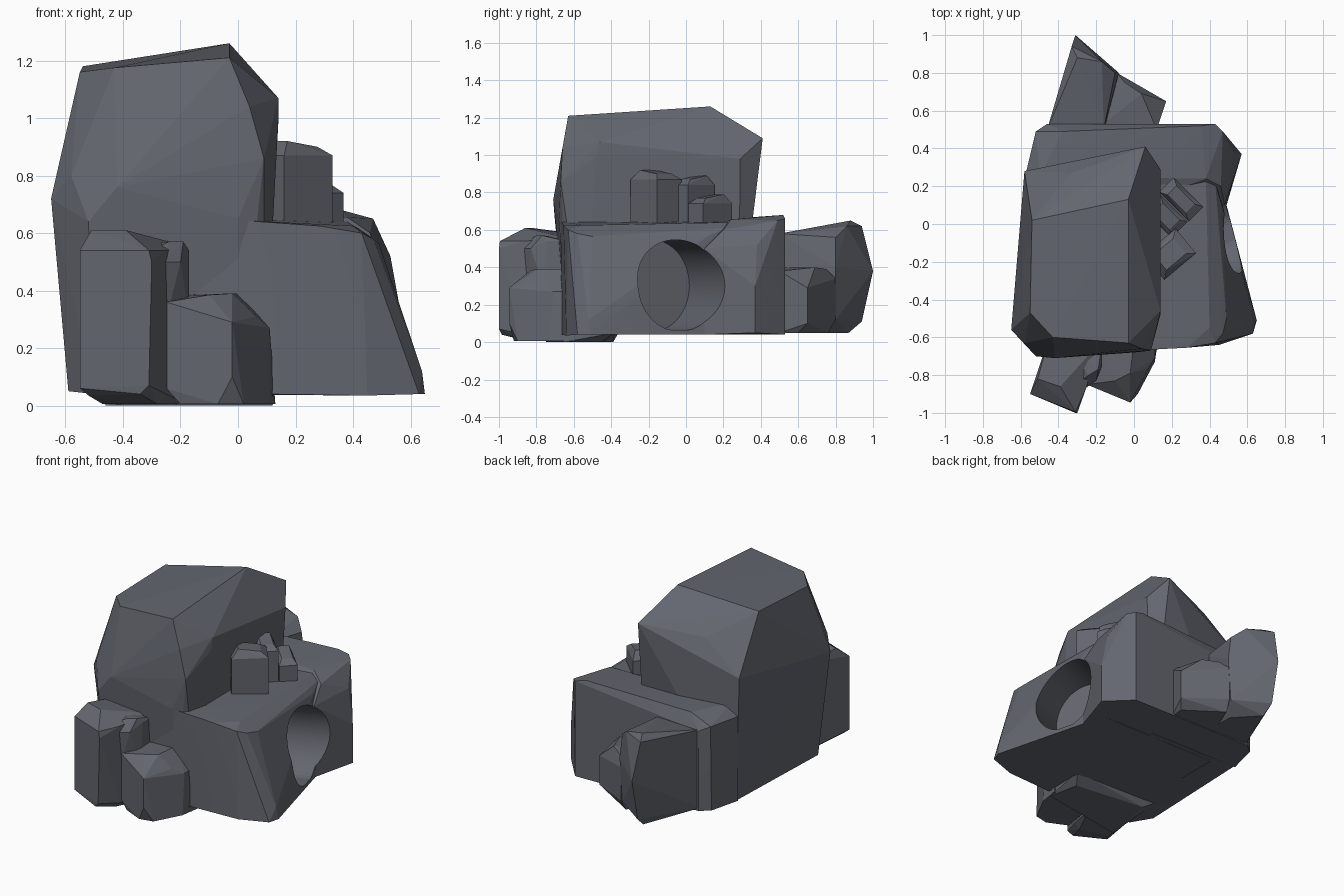
import bpy, bmesh, math
from mathutils import Matrix, Vector

stone = bpy.data.materials.new("slate grey stone")
stone.diffuse_color = (0.125, 0.133, 0.158, 1)


def rock(name, pts):
    """Faceted boulder: convex hull around a few corner points."""
    bm = bmesh.new()
    for p in pts:
        bm.verts.new(p)
    bmesh.ops.convex_hull(bm, input=bm.verts[:])
    loose = [v for v in bm.verts if not v.link_faces]
    bmesh.ops.delete(bm, geom=loose, context='VERTS')
    bmesh.ops.dissolve_limit(bm, angle_limit=math.radians(3),
                             verts=bm.verts[:], edges=bm.edges[:])
    bmesh.ops.recalc_face_normals(bm, faces=bm.faces[:])
    me = bpy.data.meshes.new(name)
    bm.to_mesh(me)
    bm.free()
    me.materials.append(stone)
    ob = bpy.data.objects.new(name, me)
    bpy.context.collection.objects.link(ob)
    return ob


def carve(ob, cutter):
    """Cut the cave and keep its round wall smooth."""
    mod = ob.modifiers.new("cave", 'BOOLEAN')
    mod.operation = 'DIFFERENCE'
    mod.solver = 'EXACT'
    mod.object = cutter
    bpy.context.view_layer.objects.active = ob
    bpy.ops.object.modifier_apply(modifier=mod.name)
    for p in ob.data.polygons:
        p.use_smooth = True
    ob.data.set_sharp_from_angle(angle=math.radians(8))


# Tall boulder at the left
rock("tall_boulder", [
    (-0.03, -0.63, 1.21), (-0.03, 0.13, 1.26), (-0.43, -0.60, 1.175),
    (-0.55, -0.47, 1.16), (-0.54, 0.02, 1.18), (0.06, 0.41, 1.09),
    (-0.33, 0.27, 1.05), (-0.58, 0.28, 0.85),
    (0.14, -0.46, 1.07), (0.14, 0.29, 0.98), (0.04, -0.66, 1.04),
    (0.14, -0.48, 0.99), (0.09, -0.67, 0.86), (0.09, 0.28, 0.62),
    (0.0, 0.34, 0.76), (-0.65, -0.56, 0.72), (-0.58, -0.63, 0.80),
    (-0.52, -0.70, 0.64), (-0.42, -0.71, 0.76), (0.0, -0.68, 0.65),
    (-0.59, -0.52, 0.05), (-0.50, -0.64, 0.04), (0.0, -0.63, 0.04),
    (0.09, -0.55, 0.04), (-0.56, 0.28, 0.05), (0.09, 0.28, 0.04)])

# Low ledge with the cave mouth
ledge = rock("front_ledge", [
    (-0.40, -0.66, 0.60), (0.0, -0.67, 0.645), (0.28, -0.655, 0.625),
    (0.43, -0.63, 0.60), (0.47, -0.58, 0.58), (0.40, -0.55, 0.625),
    (0.49, -0.50, 0.565), (0.46, 0.12, 0.57), (0.38, 0.24, 0.64),
    (0.43, 0.22, 0.61), (-0.40, 0.25, 0.65),
    (0.63, -0.58, 0.04), (0.65, -0.51, 0.04), (0.64, -0.52, 0.12),
    (0.45, -0.64, 0.035), (0.10, -0.665, 0.04), (-0.40, -0.66, 0.04),
    (0.49, 0.10, 0.04), (0.44, 0.25, 0.04), (-0.40, 0.25, 0.04)])
shelf = rock("back_ledge", [
    (-0.52, 0.49, 0.60), (-0.46, 0.53, 0.57), (-0.38, 0.49, 0.66),
    (-0.57, 0.28, 0.60), (-0.50, 0.25, 0.66), (0.36, 0.52, 0.68),
    (0.43, 0.53, 0.66), (0.47, 0.49, 0.65), (0.38, 0.24, 0.655),
    (0.46, 0.20, 0.60), (0.53, 0.38, 0.52), (0.57, 0.37, 0.30),
    (0.57, 0.37, 0.05), (0.43, 0.53, 0.04), (0.49, 0.10, 0.04),
    (0.48, 0.10, 0.50), (-0.46, 0.53, 0.05), (-0.52, 0.48, 0.05),
    (-0.57, 0.28, 0.05), (0.0, 0.1, 0.04), (0.0, 0.1, 0.60)])

# Cave cutter: horizontal cylinder with a flat back, aimed right and back
a = math.radians(25)
axis = Vector((math.cos(a), math.sin(a), 0))
me = bpy.data.meshes.new("cave_cutter")
bm = bmesh.new()
bmesh.ops.create_cone(
    bm, cap_ends=True, segments=56, radius1=0.245, radius2=0.245, depth=0.8,
    matrix=Matrix.Translation(Vector((0.53, -0.03, 0.302)) + axis * 0.04)
    @ Matrix.Rotation(a, 4, 'Z') @ Matrix.Rotation(math.pi / 2, 4, 'Y')
    @ Matrix.Diagonal((1, 0.9, 1, 1)))
for v in bm.verts:
    v.co.z = max(v.co.z, 0.065)  # level floor
bmesh.ops.remove_doubles(bm, verts=bm.verts[:], dist=1e-5)
bmesh.ops.recalc_face_normals(bm, faces=bm.faces[:])
bm.to_mesh(me)
bm.free()
cutter = bpy.data.objects.new("cave_cutter", me)
bpy.context.collection.objects.link(cutter)
carve(ledge, cutter)
carve(shelf, cutter)
cutter.hide_render = True
cutter.hide_viewport = True

# Front rocks
rock("front_left_rock", [
    (-0.55, -0.90, 0.54), (-0.55, -0.90, 0.06), (-0.31, -0.995, 0.54),
    (-0.30, -1.00, 0.50), (-0.31, -1.00, 0.07), (-0.34, -0.985, 0.04),
    (-0.51, -0.82, 0.61), (-0.39, -0.86, 0.61), (-0.31, -0.83, 0.575),
    (-0.25, -0.86, 0.54), (-0.25, -0.86, 0.04), (-0.52, -0.88, 0.035),
    (-0.47, -0.80, 0.005), (-0.28, -0.85, 0.005), (-0.45, -0.60, 0.58),
    (-0.20, -0.65, 0.56), (-0.45, -0.60, 0.005), (-0.18, -0.65, 0.005)])
rock("front_left_side_rock", [
    (-0.32, -0.86, 0.53), (-0.24, -0.80, 0.57), (-0.19, -0.77, 0.57),
    (-0.17, -0.74, 0.54), (-0.20, -0.83, 0.50), (-0.26, -0.87, 0.50),
    (-0.25, -0.85, 0.30), (-0.17, -0.76, 0.30), (-0.17, -0.64, 0.54),
    (-0.17, -0.64, 0.30), (-0.36, -0.64, 0.56), (-0.36, -0.64, 0.30)])
rock("front_right_rock", [
    (-0.25, -0.85, 0.36), (-0.25, -0.85, 0.06), (-0.20, -0.86, 0.005),
    (-0.02, -0.945, 0.29), (-0.02, -0.945, 0.10), (-0.07, -0.92, 0.005),
    (0.02, -0.90, 0.005), (-0.10, -0.83, 0.385), (-0.02, -0.79, 0.39),
    (0.06, -0.77, 0.31), (0.11, -0.71, 0.27), (0.11, -0.60, 0.27),
    (0.0, -0.62, 0.39), (-0.18, -0.62, 0.385), (0.13, -0.60, 0.005),
    (0.11, -0.73, 0.005), (-0.16, -0.60, 0.005)])
# Foot slab under the front rocks
rock("front_foot", [
    (-0.46, -0.75, 0), (0.12, -0.65, 0), (-0.40, -0.39, 0.0),
    (0.08, -0.45, 0.0), (-0.48, -0.36, 0.05), (0.13, -0.38, 0.05),
    (-0.48, -0.72, 0.05), (0.12, -0.68, 0.05)])

# Back rocks
rock("back_left_rock", [
    (-0.31, 1.00, 0.38), (-0.33, 0.94, 0.62), (-0.30, 0.88, 0.65),
    (-0.17, 0.86, 0.62), (-0.31, 0.94, 0.11), (-0.30, 0.87, 0.05),
    (-0.08, 0.80, 0.40), (-0.10, 0.80, 0.56), (-0.10, 0.80, 0.12),
    (-0.46, 0.50, 0.57), (-0.46, 0.50, 0.06), (-0.16, 0.50, 0.58),
    (-0.15, 0.50, 0.05), (-0.16, 0.72, 0.05)])
rock("back_right_rock", [
    (-0.09, 0.80, 0.34), (-0.09, 0.80, 0.12), (-0.05, 0.75, 0.39),
    (0.17, 0.65, 0.29), (0.17, 0.65, 0.10), (0.04, 0.69, 0.40),
    (0.12, 0.50, 0.38), (-0.20, 0.50, 0.40), (0.13, 0.60, 0.05),
    (-0.10, 0.76, 0.05), (0.12, 0.50, 0.05), (-0.20, 0.50, 0.05)])


# Small stones on the ledge: turned blocks with a chipped, narrower top
def stone_block(name, x, y, w, d, top, turn):
    rot = Matrix.Rotation(math.radians(turn), 2)
    pts = []
    for k, z in ((1, 0.58), (1, top - 0.05), (0.62, top)):
        for sx, sy in ((-1, -1), (1, -1), (1, 1), (-1, 1)):
            p = rot @ Vector((sx * w * k / 2, sy * d * k / 2))
            pts.append((x + p.x, y + p.y, z - (0.02 if k < 1 and sx > 0 else 0)))
    rock(name, pts)


for i, s in enumerate([
        (0.19, -0.16, 0.22, 0.17, 0.92, 40),
        (0.17, 0.04, 0.20, 0.12, 0.89, -45),
        (0.25, 0.13, 0.22, 0.11, 0.79, -45)]):
    stone_block(f"ledge_stone_{i + 1}", *s)
